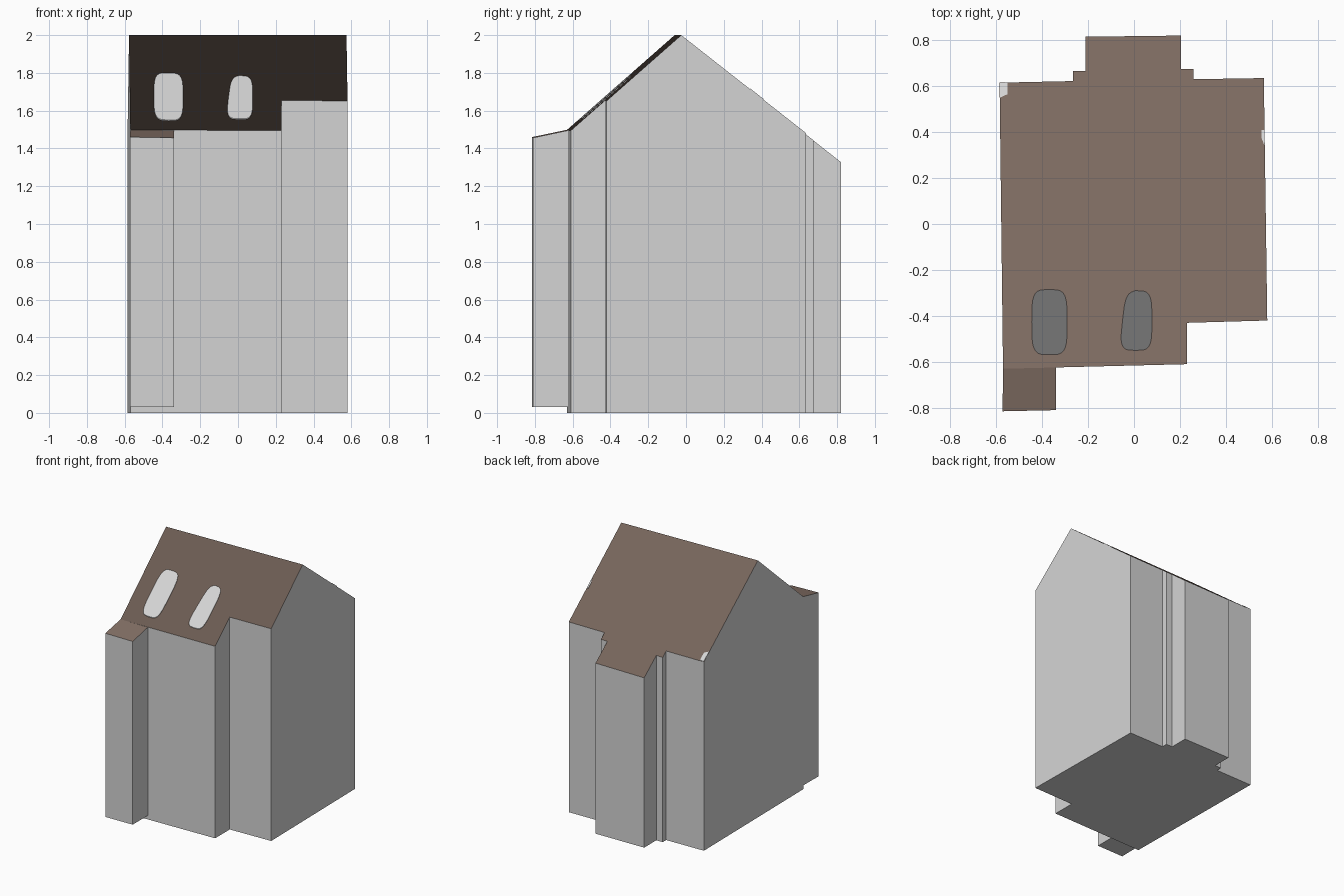
import bpy, bmesh, math
from mathutils import Vector

if "Cube" in bpy.data.objects:
    bpy.data.objects.remove(bpy.data.objects["Cube"])


def material(name, rgb):
    m = bpy.data.materials.new(name)
    m.diffuse_color = (*rgb, 1)
    m.use_nodes = True
    m.node_tree.nodes["Principled BSDF"].inputs["Base Color"].default_value = m.diffuse_color
    return m


WALL = material("pale grey wall", (0.66, 0.66, 0.66))
ROOF = material("brown roof", (0.23, 0.163, 0.132))


def ridge_y(x):
    return -0.0425 + 0.0304 * x


def roof_z(x, y):
    d = y - ridge_y(x)
    return 2.0 - (0.785 * d if d > 0 else -0.88 * d)


def annex_z(x, y):
    return 1.46 + (y + 0.815) * 0.21 - (x + 0.57) * 0.02


def finish(bm, name, mats):
    bmesh.ops.recalc_face_normals(bm, faces=bm.faces)
    me = bpy.data.meshes.new(name)
    for m in mats:
        me.materials.append(m)
    # upward faces are roof
    if len(mats) > 1:
        for f in bm.faces:
            f.normal_update()
            f.material_index = 1 if f.normal.z > 0.3 else 0
    bm.to_mesh(me)
    bm.free()
    ob = bpy.data.objects.new(name, me)
    bpy.context.collection.objects.link(ob)
    return ob


def block(name, outline, base, height, ridge=False):
    """Extrude a footprint up to a sloping roof surface."""
    bm = bmesh.new()
    face = bm.faces.new([bm.verts.new((x, y, base)) for x, y in outline])
    ext = bmesh.ops.extrude_face_region(bm, geom=[face], use_keep_orig=True)
    for v in ext["geom"]:
        if isinstance(v, bmesh.types.BMVert):
            v.co.z = 1.0
    if ridge:
        geom = bm.verts[:] + bm.edges[:] + bm.faces[:]
        bmesh.ops.bisect_plane(bm, geom=geom, dist=1e-5,
                               plane_co=Vector((0, ridge_y(0), 0)),
                               plane_no=Vector((-0.0304, 1, 0)))
    for v in bm.verts:
        if v.co.z > 0.5:
            v.co.z = height(v.co.x, v.co.y)
    bmesh.ops.dissolve_limit(bm, angle_limit=math.radians(0.5),
                             verts=bm.verts[:], edges=bm.edges[:])
    return finish(bm, name, [WALL, ROOF])


def patch(name, outline):
    """Thin pale plate lying on the roof slope."""
    bm = bmesh.new()
    low = [bm.verts.new((x, y, roof_z(x, y))) for x, y in outline]
    top = [bm.verts.new((x, y, roof_z(x, y) + 0.004)) for x, y in outline]
    bm.faces.new(top)
    n = len(top)
    for i in range(n):
        j = (i + 1) % n
        bm.faces.new((low[i], low[j], top[j], top[i]))
    return finish(bm, name, [WALL])


def rounded(cx, cy, rx, ry, taper=0.0, n=28):
    """Soft rectangle, its left side leaning in towards the top."""
    pts = []
    for i in range(n):
        a = math.tau * i / n
        c, s = math.cos(a), math.sin(a)
        u = math.copysign(abs(c) ** 0.5, c)
        v = math.copysign(abs(s) ** 0.5, s)
        x = cx + rx * u
        if u < 0:
            x += taper * (v + 1) / 2
        pts.append((x, cy + ry * v))
    return pts


# main house with stepped front and rear bay
block("house", [(-0.57, -0.63), (0.23, -0.61), (0.23, -0.43), (0.58, -0.42),
                (0.565, 0.635), (0.26, 0.63), (0.26, 0.675), (0.205, 0.675),
                (0.205, 0.82), (-0.21, 0.815), (-0.21, 0.665),
                (-0.265, 0.665), (-0.265, 0.622), (-0.585, 0.615)],
      0.0, roof_z, ridge=True)

# narrow front annex, raised slightly off the ground
block("front_annex", [(-0.572, -0.815), (-0.34, -0.81), (-0.34, -0.624),
                      (-0.57, -0.63)], 0.03, annex_z)

# roof windows
patch("skylight_left", rounded(-0.368, -0.427, 0.077, 0.142))
patch("skylight_right", rounded(0.007, -0.42, 0.071, 0.13, taper=0.028))

# small pale marks at the edges of the rear slope
patch("rear_corner_patch", [(-0.583, 0.55), (-0.55, 0.565), (-0.55, 0.615),
                            (-0.584, 0.614)])
patch("rear_edge_patch", [(0.568, 0.34), (0.567, 0.41), (0.555, 0.41),
                          (0.555, 0.375)])
